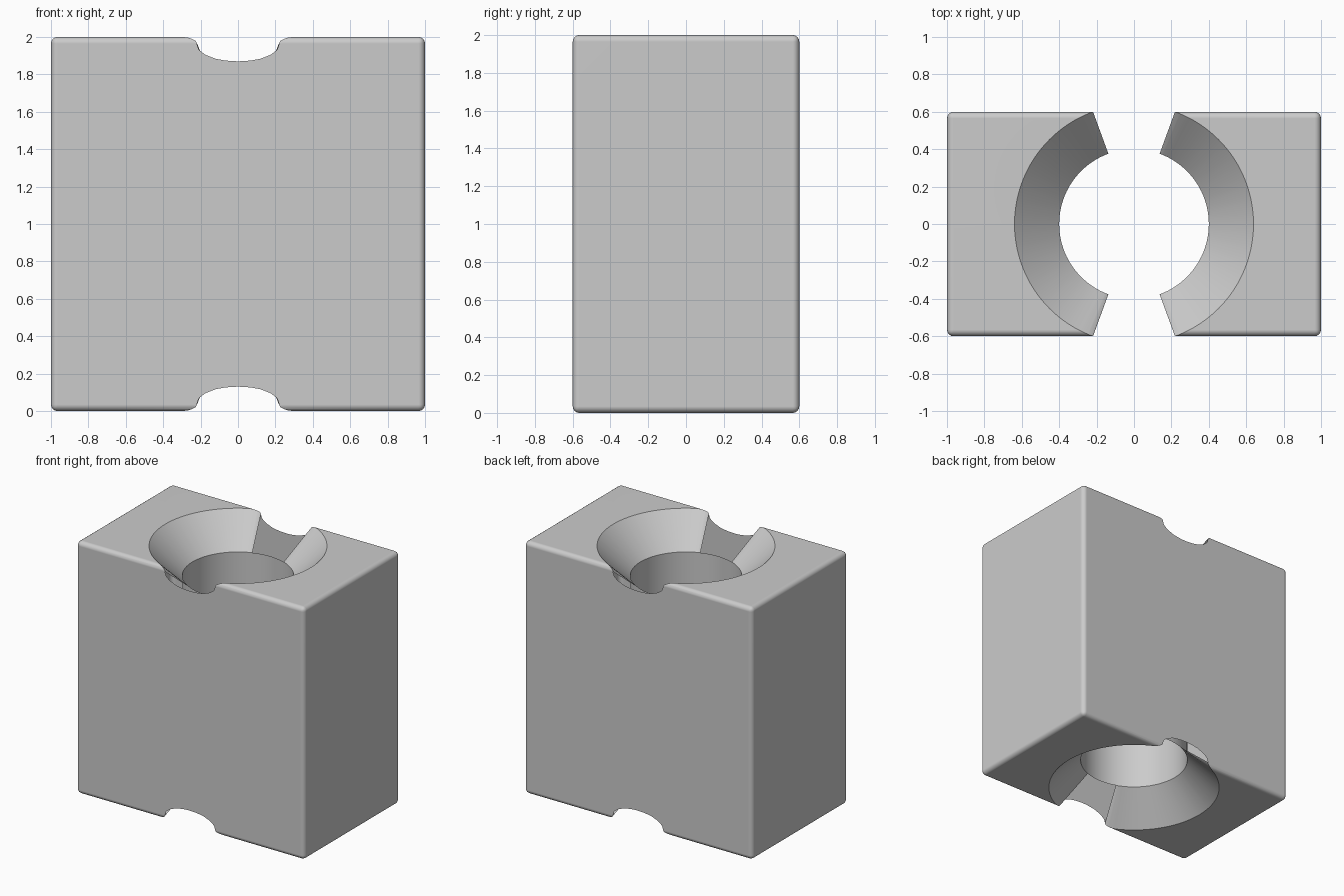
import bpy, bmesh
from math import cos, sin, pi, hypot, atan2
from mathutils import Matrix

cube = bpy.data.objects.get("Cube")
if cube:
    bpy.data.objects.remove(cube, do_unlink=True)

SEGS = 96
RIM, BORE = 0.639, 0.4       # funnel rim and bore radii
EDGE = 0.035                 # rounding of the block's edges
FUNNEL = 0.765               # half height at which the funnel meets the bore

grey = bpy.data.materials.new("light grey")
grey.use_nodes = True
grey.diffuse_color = (0.6, 0.6, 0.6, 1)
grey.node_tree.nodes["Principled BSDF"].inputs["Base Color"].default_value = (0.6, 0.6, 0.6, 1)


def make_object(name, bm):
    mesh = bpy.data.meshes.new(name)
    bm.to_mesh(mesh)
    bm.free()
    mesh.materials.append(grey)
    obj = bpy.data.objects.new(name, mesh)
    bpy.context.collection.objects.link(obj)
    return obj


def smooth(obj):
    bpy.ops.object.select_all(action='DESELECT')
    obj.select_set(True)
    bpy.context.view_layer.objects.active = obj
    bpy.ops.object.shade_smooth_by_angle(angle=pi / 6)
    obj.modifiers.new("even shading", 'WEIGHTED_NORMAL').keep_sharp = True


def lathe(bm, profile):
    """Spin (radius, z) points about the z axis."""
    rings = [[bm.verts.new((r * cos(2 * pi * i / SEGS), r * sin(2 * pi * i / SEGS), z))
              for i in range(SEGS)] for r, z in profile]
    for a, b in zip(rings, rings[1:]):
        for i in range(SEGS):
            j = (i + 1) % SEGS
            bm.faces.new((a[i], a[j], b[j], b[i]))
    return rings


# Rounded block
bm = bmesh.new()
bmesh.ops.create_cube(bm, size=1, matrix=Matrix.Diagonal((2, 1.2, 2, 1)))
bmesh.ops.bevel(bm, geom=bm.edges[:], offset=EDGE, segments=4, profile=0.5, affect='EDGES')
block = make_object("block", bm)

# Domed cutters that open the two ends and notch the front and back walls
bm = bmesh.new()
dome = [(RIM * sin(t), 0.96 - 0.265 * cos(t)) for t in [pi / 2 * k / 16 for k in range(1, 17)]]
rings = lathe(bm, dome + [(RIM, 1.2)])
bm.faces.new(rings[0][::-1])
bm.faces.new(rings[-1])
copy = bmesh.ops.duplicate(bm, geom=bm.verts[:] + bm.edges[:] + bm.faces[:])["geom"]
bmesh.ops.rotate(bm, verts=[v for v in copy if isinstance(v, bmesh.types.BMVert)],
                 matrix=Matrix.Rotation(pi, 3, 'X'))
bmesh.ops.recalc_face_normals(bm, faces=bm.faces[:])
cutter = make_object("end_cutter", bm)
cutter.hide_render = True

cut = block.modifiers.new("cut", 'BOOLEAN')
cut.operation, cut.solver, cut.object = 'DIFFERENCE', 'EXACT', cutter
cut_mesh = bpy.data.meshes.new_from_object(
    block.evaluated_get(bpy.context.evaluated_depsgraph_get()))
bpy.data.objects.remove(block, do_unlink=True)
bpy.data.objects.remove(cutter, do_unlink=True)

# Keep only the outer skin, open at the rims and notches
bm = bmesh.new()
bm.from_mesh(cut_mesh)
inside = [f for f in bm.faces if all(hypot(v.co.x, v.co.y) < RIM + 0.001 for v in f.verts)]
bmesh.ops.delete(bm, geom=inside, context='FACES')

# Funnel faces run from the rims down to the bore, leaving the notches open
funnel = bmesh.new()
for e in bm.edges:
    if not e.is_boundary:
        continue
    if any(hypot(v.co.x, v.co.y) < RIM - 0.003 or abs(v.co.z) < 1 - EDGE - 0.001 for v in e.verts):
        continue
    a, b = [v.co for v in e.verts]
    low = []
    for p in (b, a):
        t = atan2(p.y, p.x)
        low.append((BORE * cos(t), BORE * sin(t), FUNNEL if p.z > 0 else -FUNNEL))
    face = funnel.faces.new([funnel.verts.new(p) for p in (a, b, *low)])
    face.normal_update()
    c = face.calc_center_median()
    if face.normal.x * c.x + face.normal.y * c.y > 0:
        face.normal_flip()
bmesh.ops.remove_doubles(funnel, verts=funnel.verts[:], dist=0.0005)
block = make_object("block", bm)
block.data.materials.clear()
block.data.materials.append(grey)
for p in block.data.polygons:
    p.material_index = 0

# Bore wall
bm = bmesh.new()
lathe(bm, [(BORE, FUNNEL), (BORE, -FUNNEL)])
for f in bm.faces:
    f.normal_update()
    c = f.calc_center_median()
    if f.normal.x * c.x + f.normal.y * c.y > 0:
        f.normal_flip()

for obj in (block, make_object("funnels", funnel), make_object("bore", bm)):
    obj.location.z = 1
    smooth(obj)
